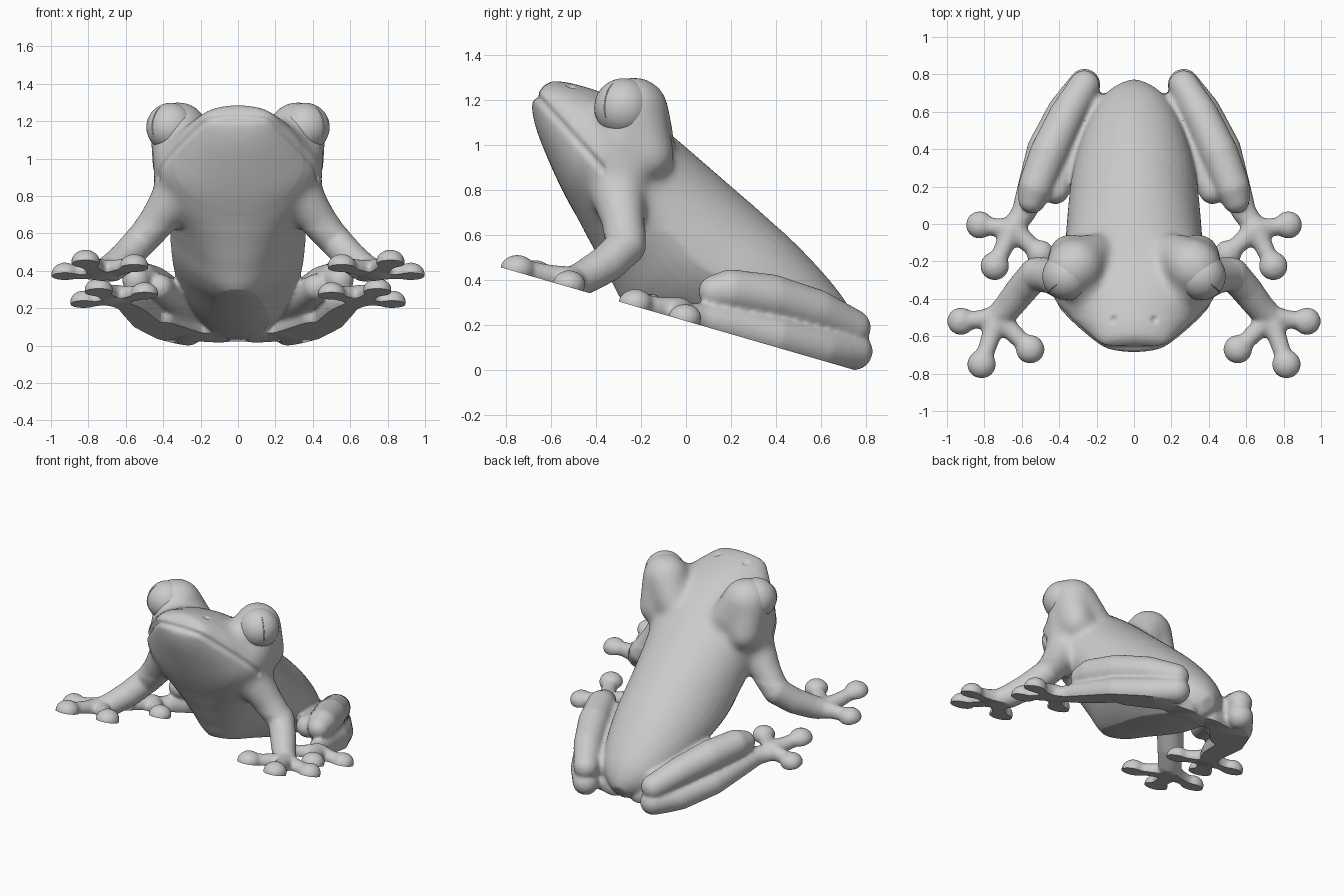
import bpy, bmesh, math
from mathutils import Vector, Matrix

if "Cube" in bpy.data.objects:
    bpy.data.objects.remove(bpy.data.objects["Cube"])

GROUND_P, GROUND_N = Vector((0, 0.755, 0)), Vector((0, 0.29, 1)).normalized()


def ground(y):
    return 0.29 * (0.755 - y)


def ball(bm, p, r, squash=1.0):
    m = Matrix.Translation(p) @ Matrix.Diagonal((1, 1, squash, 1))
    bmesh.ops.create_icosphere(bm, subdivisions=3, radius=r, matrix=m)


def limb(bm, pts):
    """Chain of overlapping balls through (x, y, z, radius) points, on both sides."""
    for a, b in zip(pts, pts[1:]):
        a, b = Vector(a), Vector(b)
        n = max(2, int((b - a).xyz.length / 0.02))
        for i in range(n + 1):
            v = a.lerp(b, i / n)
            for s in (-1, 1):
                ball(bm, (s * v.x, v.y, v.z), v.w)


def foot(bm, palm, tips):
    """Three toes with round pads resting on the sloping ground."""
    px, py = palm
    for x, y, r in tips:
        mx, my = px + (x - px) * .4, py + (y - py) * .4
        limb(bm, [(px, py, ground(py) + 0.03, 0.068), (mx, my, ground(my) + 0.025, 0.052),
                  (x, y, ground(y) + 0.015, 0.045)])
        for s in (-1, 1):
            ball(bm, (s * x, y, ground(y) + 0.012), r, 0.85)


def catmull(pts, steps):
    pts = [Vector(p) for p in pts]
    ext = [pts[0]] + pts + [pts[-1]]
    out = []
    for p0, p1, p2, p3 in zip(ext, ext[1:], ext[2:], ext[3:]):
        for k in range(steps):
            t = k / steps
            out.append(0.5 * (2 * p1 + (p2 - p0) * t + (2 * p0 - 5 * p1 + 4 * p2 - p3) * t * t
                              + (3 * p1 - p0 - 3 * p2 + p3) * t ** 3))
    return out + [pts[-1]]


bm = bmesh.new()

# Head and torso: top (y, z), bottom (y, z), half width
sections = [
    (-.635, 1.262, -.672, 1.215, .10), (-.59, 1.285, -.685, 1.17, .175),
    (-.48, 1.27, -.665, 1.07, .25), (-.33, 1.22, -.61, .93, .355),
    (-.20, 1.15, -.55, .80, .435), (-.08, 1.06, -.48, .67, .42),
    (.05, .95, -.41, .54, .38), (.20, .82, -.34, .41, .365),
    (.35, .69, -.25, .27, .355), (.50, .55, -.06, .19, .335),
    (.63, .41, .20, .08, .29), (.72, .29, .45, .02, .22),
    (.762, .20, .60, .0, .14), (.775, .13, .71, .03, .05),
]
cols = list(zip(*sections))
tops = catmull([(w, y, z) for y, z, w in zip(cols[0], cols[1], cols[4])], 5)
bots = catmull([(0, y, z) for y, z in zip(cols[2], cols[3])], 5)
rows = []
for k, (t, b) in enumerate(zip(tops, bots)):
    mid = Vector((0, (t.y + b.y) / 2, (t.z + b.z) / 2))
    up = Vector((0, t.y, t.z)) - mid
    taper = 0.4 * min(max((k - 25) / 15, 0), 1)      # belly narrows like an egg
    rows.append([bm.verts.new(mid + up * math.cos(a) + Vector(
        (t.x * math.sin(a) * (1 + taper * min(math.cos(a), 0)), 0, 0)))
        for a in [2 * math.pi * i / 40 for i in range(40)]])
for r0, r1 in zip(rows, rows[1:]):
    for i in range(40):
        bm.faces.new((r0[i], r0[(i + 1) % 40], r1[(i + 1) % 40], r1[i]))
bm.faces.new(rows[0])
bm.faces.new(rows[-1])
bmesh.ops.recalc_face_normals(bm, faces=bm.faces[:])

# Eye mounds, brows and cheeks
limb(bm, [(.22, -.17, 1.03, .12), (.31, -.225, 1.155, .15)])
limb(bm, [(.34, -.17, .96, .12), (.325, -.235, 1.16, .148)])
limb(bm, [(.24, -.36, 1.10, .11), (.32, -.25, 1.13, .14)])
limb(bm, [(.33, -.28, 1.03, .13), (.32, -.28, .85, .13)])

# Front legs and feet
limb(bm, [(.32, -.31, .82, .13), (.43, -.28, .67, .10), (.525, -.265, .555, .088),
          (.60, -.35, .475, .085), (.67, -.44, .42, .078), (.73, -.50, .39, .07)])
foot(bm, (.73, -.50), [(.925, -.52, .075), (.815, -.75, .078), (.555, -.67, .078)])

# Folded hind legs: upper lobe, inner thigh, rump, lower lobe, then feet
limb(bm, [(.265, .74, .19, .083), (.36, .58, .265, .096), (.455, .38, .325, .103),
          (.525, .20, .355, .095), (.545, .13, .35, .075)])
limb(bm, [(.22, .62, .17, .09), (.33, .38, .25, .09), (.42, .18, .31, .075)])
limb(bm, [(.10, .62, .06, .09), (.24, .60, .08, .09), (.40, .40, .15, .08)])
limb(bm, [(.265, .745, .085, .086), (.37, .6, .10, .095), (.48, .40, .15, .093),
          (.555, .15, .215, .08), (.59, .06, .235, .065), (.65, -.02, .24, .06)])
foot(bm, (.65, -.03), [(.825, -.005, .075), (.745, -.225, .078), (.50, -.16, .075)])

me = bpy.data.meshes.new("frog_body")
bm.to_mesh(me)
bm.free()
body = bpy.data.objects.new("frog_body", me)
bpy.context.collection.objects.link(body)
bpy.context.view_layer.objects.active = body
body.select_set(True)

# Fuse everything into one skin
rm = body.modifiers.new("fuse", 'REMESH')
rm.mode, rm.voxel_size = 'VOXEL', 0.012
sm = body.modifiers.new("soften", 'SMOOTH')
sm.factor, sm.iterations = 0.5, 8
for name in ("fuse", "soften"):
    bpy.ops.object.modifier_apply(modifier=name)

bm = bmesh.new()
bm.from_mesh(body.data)
# Extra blending around the eye mounds, neck and shoulders
head = [v for v in bm.verts if v.co.z > .62 and v.co.y > -.5]
for _ in range(30):
    bmesh.ops.smooth_vert(bm, verts=head, factor=0.5, use_axis_x=True, use_axis_y=True, use_axis_z=True)
bm.normal_update()
moves = []
for v in bm.verts:
    # Mouth crease
    d = abs(0.67 * (v.co.z - (1.225 - 1.1 * (v.co.y + .67))))
    if v.co.z > .88 and v.co.y < -.36 and d < .024:
        moves.append((v, v.normal * -.013 * (1 - d / .024)))
    # Nostrils
    n = (Vector((abs(v.co.x), v.co.y)) - Vector((.11, -.51))).length
    if v.co.z > 1.15 and n < .024:
        moves.append((v, v.normal * -.02 * (1 - n / .024)))
for v, off in moves:
    v.co += off

# Flat underside along the sloping ground
bmesh.ops.bisect_plane(bm, geom=bm.verts[:] + bm.edges[:] + bm.faces[:], plane_co=GROUND_P,
                       plane_no=GROUND_N, clear_inner=True)
bmesh.ops.triangle_fill(bm, edges=[e for e in bm.edges if e.is_boundary],
                        use_beauty=True, normal=-GROUND_N)
for v in bm.verts:
    v.co.z = max(v.co.z, 0)
bmesh.ops.recalc_face_normals(bm, faces=bm.faces[:])
bm.to_mesh(body.data)
bm.free()
bpy.ops.object.shade_smooth_by_angle(angle=math.radians(50))

# Eyeballs with a narrow raised pupil slit
for s, side in ((-1, "left"), (1, "right")):
    c = Vector((s * .36, -.278, 1.168))
    bpy.ops.mesh.primitive_uv_sphere_add(segments=40, ring_count=24, radius=.13, location=c)
    bpy.context.object.name = side + "_eyeball"
    bpy.ops.object.shade_smooth()
    look = Vector((s * .72, -.62, .3)).normalized()
    bpy.ops.mesh.primitive_uv_sphere_add(segments=24, ring_count=16, radius=1, location=c + look * .06)
    pupil = bpy.context.object
    pupil.name = side + "_pupil"
    pupil.scale = (.010, .10, .0735)
    pupil.rotation_euler = look.to_track_quat('Z', 'Y').to_euler()
    bpy.ops.object.shade_smooth()
